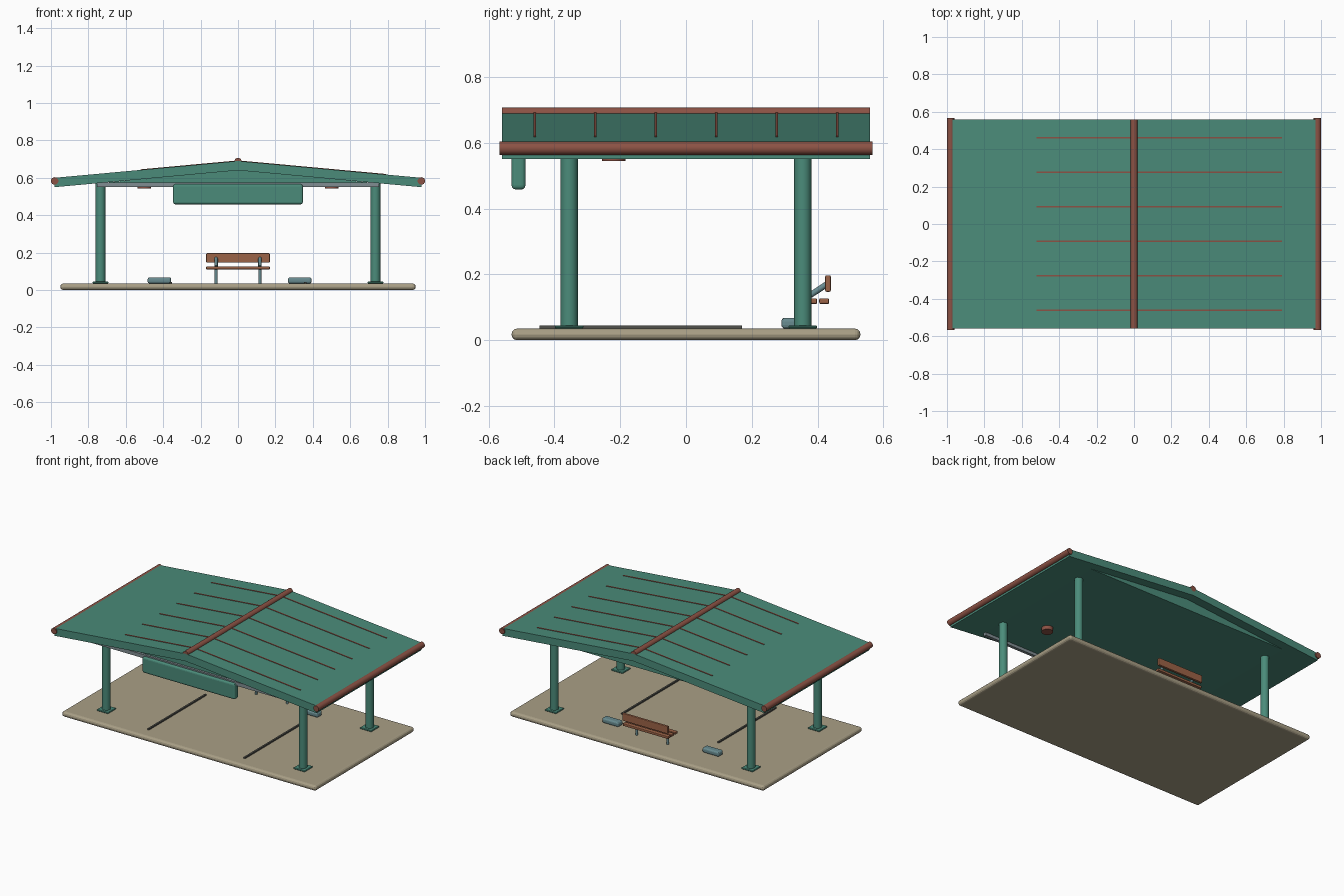
import bpy, math
from mathutils import Vector

if "Cube" in bpy.data.objects:
    bpy.data.objects.remove(bpy.data.objects["Cube"])


def material(name, rgb):
    m = bpy.data.materials.new(name)
    m.use_nodes = True
    color = (*rgb, 1)
    m.diffuse_color = color
    m.node_tree.nodes["Principled BSDF"].inputs["Base Color"].default_value = color
    return m


TEAL = material("teal paint", (0.07, 0.26, 0.195))
TAN = material("tan concrete", (0.4, 0.35, 0.24))
RUST = material("rust red trim", (0.26, 0.084, 0.058))
WOOD = material("bench wood", (0.33, 0.125, 0.063))
STEEL = material("blue grey steel", (0.14, 0.26, 0.28))
GREY = material("light grey metal", (0.22, 0.27, 0.29))
DARK = material("dark grey line", (0.08, 0.08, 0.07))


def finish(obj, name, mat, bevel=0, segments=2):
    obj.name = name
    obj.data.materials.append(mat)
    if bevel:
        mod = obj.modifiers.new("rounded edges", "BEVEL")
        mod.width = bevel
        mod.segments = segments
    return obj


def box(name, mat, x, y, z, bevel=0, segments=2):
    """Box from (min, max) ranges."""
    bpy.ops.mesh.primitive_cube_add(size=1)
    obj = bpy.context.object
    for v in obj.data.vertices:
        v.co = [r[0] if c < 0 else r[1] for r, c in zip((x, y, z), v.co)]
    return finish(obj, name, mat, bevel, segments)


def rod(name, mat, a, b, radius, sides=24):
    a, b = Vector(a), Vector(b)
    bpy.ops.mesh.primitive_cylinder_add(vertices=sides, radius=radius,
                                        depth=(b - a).length, location=(a + b) / 2)
    obj = bpy.context.object
    obj.rotation_euler = (b - a).to_track_quat("Z", "Y").to_euler()
    bpy.ops.object.shade_smooth_by_angle(angle=math.radians(40))
    return finish(obj, name, mat)


def prism(name, mat, profile, y0, y1):
    """Extrude an x-z outline along y."""
    n = len(profile)
    verts = [(x, y, z) for y in (y0, y1) for x, z in profile]
    faces = [tuple(range(n)), tuple(reversed(range(n, 2 * n)))]
    faces += [(i, i + n, (i + 1) % n + n, (i + 1) % n) for i in range(n)]
    mesh = bpy.data.meshes.new(name)
    mesh.from_pydata(verts, [], faces)
    obj = bpy.data.objects.new(name, mesh)
    bpy.context.collection.objects.link(obj)
    return finish(obj, name, mat)


SLAB = 0.035
EAVE, RIDGE = 0.6, 0.69
SLOPE = (RIDGE - EAVE) / 0.98


def roof_z(x):
    return RIDGE - SLOPE * abs(x)


# Ground slab and bay lines
box("ground_slab", TAN, (-0.95, 0.95), (-0.53, 0.53), (0, SLAB), 0.016, 3)
for x in (-0.36, 0.36):
    box("bay_line", DARK, (x - 0.006, x + 0.006), (-0.445, 0.17), (SLAB, 0.044))

# Posts with foot plates
for x in (-0.735, 0.735):
    for y in (-0.355, 0.355):
        rod("post", TEAL, (x, y, SLAB), (x, y, 0.575), 0.026)
        box("foot_plate", TEAL, (x - 0.043, x + 0.043), (y - 0.043, y + 0.043),
            (SLAB, 0.045), 0.003, 1)

# Pitched roof, and the filled gable with its flat ceiling
prism("roof", TEAL, [(-0.98, 0.55), (0, 0.64), (0.98, 0.55),
                     (0.98, EAVE), (0, RIDGE), (-0.98, EAVE)], -0.56, 0.56)
prism("ceiling", TEAL, [(-0.755, 0.57), (0.755, 0.57), (0, 0.641)], -0.5, 0.5)

# Ridge cap and gutters
rod("ridge_cap", RUST, (0, -0.56, 0.688), (0, 0.56, 0.688), 0.019)
for x in (-0.98, 0.98):
    rod("gutter", RUST, (x, -0.567, 0.583), (x, 0.567, 0.583), 0.02)

# Standing seams on both slopes
for i in range(6):
    y = -0.46 + 0.184 * i
    for x0, x1 in ((-0.52, 0), (0, 0.79)):
        prism("roof_seam", RUST,
              [(x0, roof_z(x0) - 0.006), (x1, roof_z(x1) - 0.006),
               (x1, roof_z(x1) + 0.003), (x0, roof_z(x0) + 0.003)],
              y - 0.004, y + 0.004)

# Front beam, hanging panel and ceiling lights
box("front_beam", GREY, (-0.755, 0.755), (-0.515, -0.495), (0.55, 0.575))
box("hanging_panel", TEAL, (-0.347, 0.347), (-0.53, -0.488), (0.458, 0.566), 0.012, 3)
for x in (-0.5, 0.5):
    rod("ceiling_light", RUST, (x, -0.22, 0.544), (x, -0.22, 0.575), 0.036)

# Wheel stops
for x in (-0.42, 0.33):
    box("wheel_stop", STEEL, (x - 0.063, x + 0.063), (0.29, 0.34), (SLAB, 0.068), 0.011, 3)

# Bench
for y in (0.346, 0.3835, 0.42):
    box("bench_slat", WOOD, (-0.17, 0.17), (y - 0.015, y + 0.015), (0.11, 0.127), 0.004)
box("bench_back", WOOD, (-0.17, 0.17), (0.423, 0.44), (0.147, 0.197), 0.004)
for x in (-0.117, 0.117):
    rod("bench_leg", STEEL, (x, 0.36, SLAB), (x, 0.36, 0.12), 0.008, 12)
    rod("bench_strut", STEEL, (x, 0.36, 0.125), (x, 0.428, 0.17), 0.009, 12)
